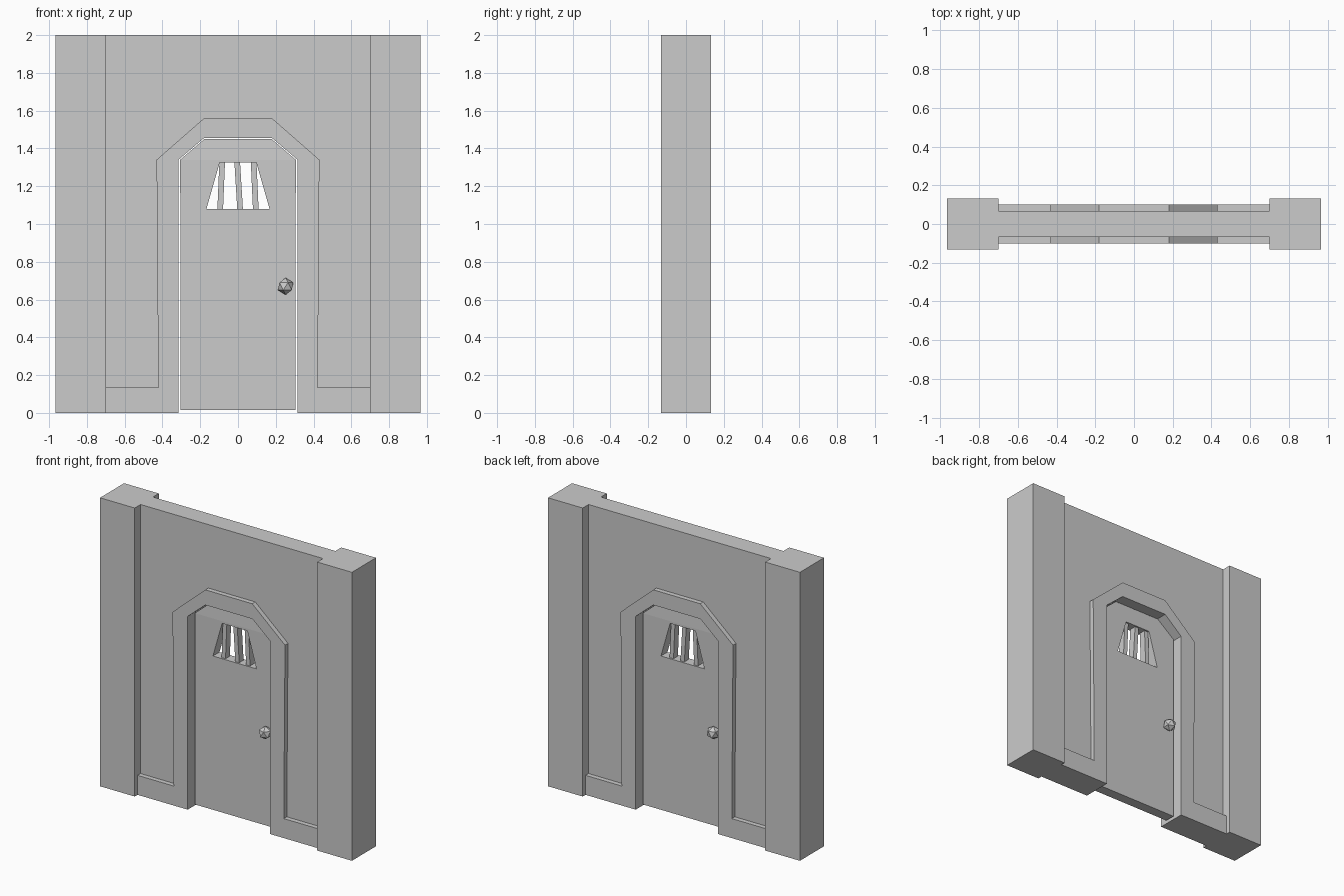
import bpy, bmesh
from mathutils import Vector

if "Cube" in bpy.data.objects:
    bpy.data.objects.remove(bpy.data.objects["Cube"])


def prism(name, polys, depth, skip=lambda a, b: False, top_scale=None):
    """Extrude x-z outlines to y = +-depth; skip(a, b) leaves out hidden side faces."""
    bm = bmesh.new()
    for pts in polys:
        front = [bm.verts.new((x, -depth, z)) for x, z in pts]
        back = [bm.verts.new((x, depth, z)) for x, z in pts]
        bm.faces.new(front)
        bm.faces.new(back[::-1])
        for i in range(len(pts)):
            j = (i + 1) % len(pts)
            if not skip(pts[i], pts[j]):
                bm.faces.new((front[j], front[i], back[i], back[j]))
    bmesh.ops.remove_doubles(bm, verts=bm.verts, dist=1e-5)
    if top_scale:
        zmax = max(v.co.z for v in bm.verts)
        for v in bm.verts:
            if v.co.z > zmax - 0.01:
                v.co.y *= top_scale
    me = bpy.data.meshes.new(name)
    bm.to_mesh(me)
    bm.free()
    ob = bpy.data.objects.new(name, me)
    bpy.context.collection.objects.link(ob)
    return ob


def mirror(pts):
    """Mirrored outline in reversed order, so the winding stays the same."""
    return [(-x, z) for x, z in reversed(pts)]


PX = 0.70  # inner face of the pillars

# Side pillars
pillar = [(PX, 0), (0.966, 0), (0.966, 2), (PX, 2)]
prism("right_pillar", [pillar], 0.132)
prism("left_pillar", [mirror(pillar)], 0.132)

# Door surround with arch and skirting
outer = [(PX, 0.135), (0.422, 0.135), (0.431, 1.34), (0.18, 1.56)]
inner = [(0.18, 1.455), (0.315, 1.34), (0.315, 0)]
surround = ([(PX, 0)] + outer + mirror(outer) + [(-PX, 0)]
            + mirror(inner) + inner)
prism("door_surround", [surround], 0.101,
      lambda a, b: a[0] == b[0] and abs(a[0]) == PX)

# Wall panel fitted around the surround, only its top edge is exposed
wall = [(PX, 2), (-PX, 2)] + mirror(outer) + outer
wall = [(PX, 2)] + outer + mirror(outer) + [(-PX, 2)]
prism("wall_panel", [wall], 0.068,
      lambda a, b: not (a[1] == 2 and b[1] == 2))

# Door leaf: two halves around the window, plus the arched top
half = [(0, 0.014), (0.304, 0.014), (0.306, 1.34), (0, 1.34), (0, 1.325),
        (0.097, 1.325), (0.167, 1.08), (0, 1.08)]
prism("door_leaf", [half, mirror(half)], 0.036,
      lambda a, b: a[0] == b[0] == 0 or a[1] == b[1] == 1.34)
cap = [(-0.306, 1.34), (0.306, 1.34), (0.178, 1.45), (-0.178, 1.45)]
prism("door_top", [cap], 0.036, lambda a, b: a[1] == b[1] == 1.34, 0.8)

# Slightly crooked window bars
for i, (low, high) in enumerate([(-0.094, -0.084), (0.011, -0.004), (0.094, 0.083)]):
    w = 0.015
    bar = [(low - w, 1.08), (low + w, 1.08), (high + w, 1.325), (high - w, 1.325)]
    prism(f"window_bar_{i + 1}", [bar], 0.024, lambda a, b: a[1] == b[1])

# Door knobs, one on each face at opposite sides
for name, s in (("front_knob", 1), ("back_knob", -1)):
    bpy.ops.mesh.primitive_ico_sphere_add(subdivisions=1, radius=0.045,
                                          location=(0.252 * s, -0.06 * s, 0.67))
    bpy.context.object.name = name

# Consistent outward normals
for ob in bpy.context.collection.objects:
    bm = bmesh.new()
    bm.from_mesh(ob.data)
    c = sum((v.co for v in bm.verts), Vector()) / len(bm.verts)
    front = max(bm.faces, key=lambda f: -f.calc_center_median().y)
    if front.normal.y > 0:
        bmesh.ops.reverse_faces(bm, faces=bm.faces)
    bm.to_mesh(ob.data)
    bm.free()
